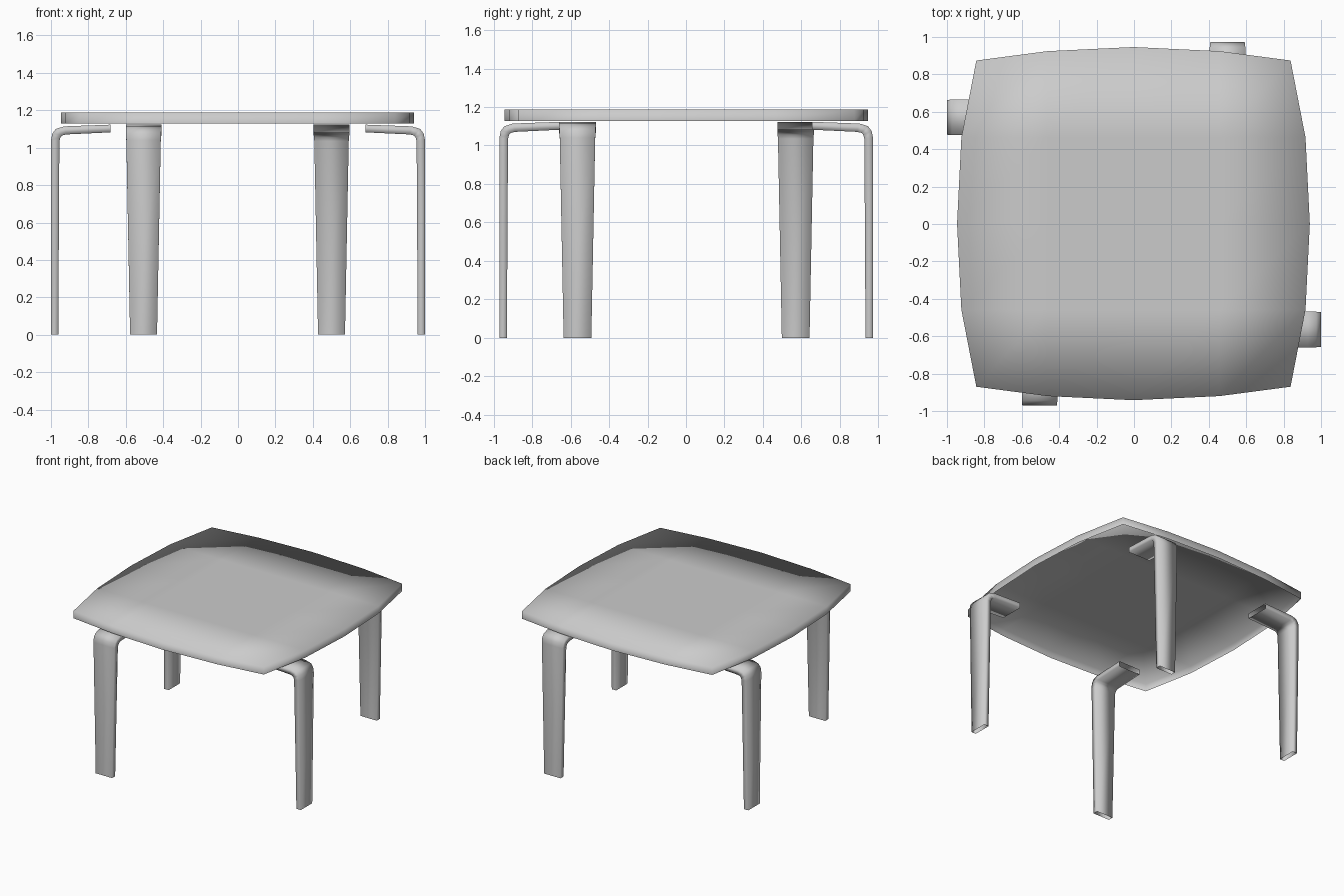
import bpy, bmesh, math
from mathutils import Matrix

if "Cube" in bpy.data.objects:
    bpy.data.objects.remove(bpy.data.objects["Cube"])


def make_object(name, bm):
    mesh = bpy.data.meshes.new(name)
    bm.to_mesh(mesh)
    bm.free()
    mesh.shade_smooth()
    obj = bpy.data.objects.new(name, mesh)
    bpy.context.collection.objects.link(obj)
    return obj


# Tabletop: 4 x 4 grid with bowed edges and a rim, open underneath
def top_coord(a, b, edge):
    size = edge[abs(b)] if abs(a) == 2 else 0.46 * abs(a)
    return math.copysign(size, a)


bm = bmesh.new()
edge_x = (0.943, 0.920, 0.840)
edge_y = (0.944, 0.922, 0.872)
steps = range(-2, 3)
grid = [[bm.verts.new((top_coord(i, j, edge_x) - 0.003,
                       top_coord(j, i, edge_y) + 0.002, 1.187))
         for i in steps] for j in steps]
for j in range(4):
    for i in range(4):
        bm.faces.new((grid[j][i], grid[j][i + 1], grid[j + 1][i + 1], grid[j + 1][i]))
border = [e for e in bm.edges if e.is_boundary]
rim = bmesh.ops.extrude_edge_only(bm, edges=border)
for v in rim['geom']:
    if isinstance(v, bmesh.types.BMVert):
        v.co.z = 1.128
# keep the top facing up and the rim facing outwards
bm.normal_update()
for f in bm.faces:
    c = f.calc_center_median()
    facing = f.normal.z if abs(f.normal.z) > 0.5 else f.normal.x * c.x + f.normal.y * c.y
    if facing < 0:
        f.normal_flip()
make_object("tabletop", bm)

# Bent leg stations: outer (x, z), inner (x, z), half width
STATIONS = [
    ((0.0, 0.0), (-0.039, 0.0), 0.072),
    ((0.0, 1.04), (-0.045, 1.035), 0.092),
    ((-0.007, 1.075), (-0.051, 1.056), 0.094),
    ((-0.026, 1.100), (-0.061, 1.066), 0.095),
    ((-0.070, 1.114), (-0.085, 1.071), 0.095),
    ((-0.318, 1.123), (-0.318, 1.082), 0.095),
]


# Leg: four-sided bent tube with open ends
def make_leg(name, reach, side, turn):
    bm = bmesh.new()
    rings = []
    for outer, inner, half in STATIONS:
        rings.append([bm.verts.new((reach + p[0], side + s * half, p[1]))
                      for p, s in ((outer, -1), (outer, 1), (inner, 1), (inner, -1))])
    for a, b in zip(rings, rings[1:]):
        for k in range(4):
            n = (k + 1) % 4
            bm.faces.new((a[k], a[n], b[n], b[k]))
    bm.transform(Matrix.Rotation(math.radians(turn), 4, 'Z'))
    make_object(name, bm)


make_leg("right_leg", 1.0, -0.564, 0)
make_leg("back_leg", 0.972, -0.5, 90)
make_leg("left_leg", 1.0, -0.57, 180)
make_leg("front_leg", 0.970, -0.505, 270)
